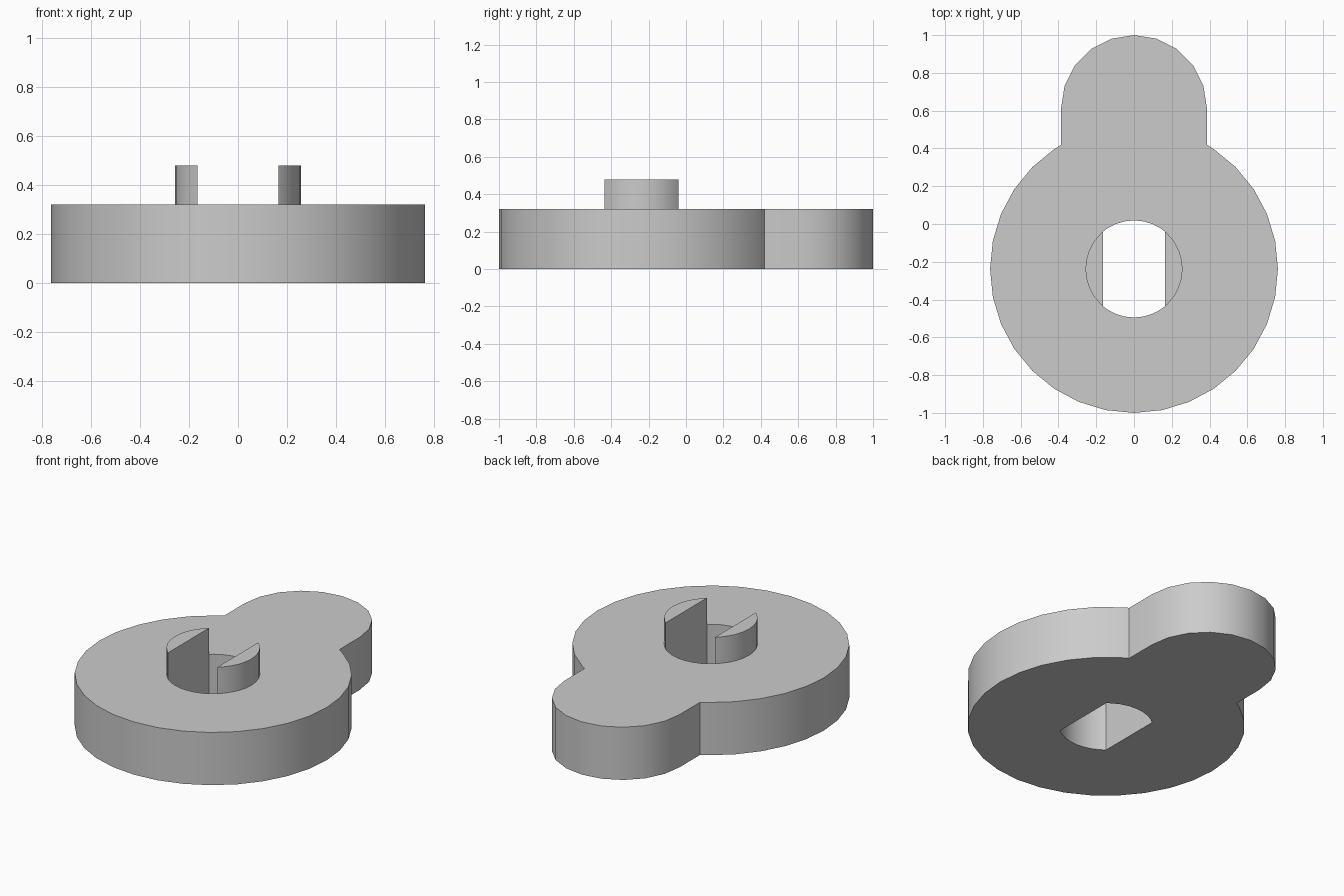
import bpy
import bmesh
from math import radians, cos, sin, acos, degrees
from mathutils import Vector

cube = bpy.data.objects.get("Cube")
if cube:
    bpy.data.objects.remove(cube, do_unlink=True)

# Main dimensions
HUB_Y, HUB_R = -0.238, 0.762
LOBE_R = 0.386
LOBE_Y = 1.0 - LOBE_R
BORE_R, FLAT_X = 0.257, 0.165
PLATE_TOP, PRONG_TOP = 0.32, 0.48
STEP = 11.25  # facet angle of hub and bore

grey = bpy.data.materials.new("plain grey")
grey.use_nodes = True
colour = (0.6, 0.6, 0.6, 1)
grey.diffuse_color = colour
grey.node_tree.nodes["Principled BSDF"].inputs["Base Color"].default_value = colour


def arc(cy, r, angles):
    return [(r * cos(radians(a)), cy + r * sin(radians(a))) for a in angles]


def prism(name, loops, z0, z1):
    """Extrude closed outlines (the later ones are holes) from z0 to z1."""
    bm = bmesh.new()
    edges = []
    for loop in loops:
        vs = [bm.verts.new((x, y, z0)) for x, y in loop]
        edges += [bm.edges.new((v, vs[i - 1])) for i, v in enumerate(vs)]
    bmesh.ops.triangle_fill(bm, edges=edges, use_beauty=True)
    top = bmesh.ops.extrude_face_region(bm, geom=bm.faces[:], use_keep_orig=True)
    moved = [g for g in top["geom"] if isinstance(g, bmesh.types.BMVert)]
    bmesh.ops.translate(bm, verts=moved, vec=Vector((0, 0, z1 - z0)))
    bmesh.ops.recalc_face_normals(bm, faces=bm.faces[:])
    mesh = bpy.data.meshes.new(name)
    bm.to_mesh(mesh)
    bm.free()
    mesh.materials.append(grey)
    ob = bpy.data.objects.new(name, mesh)
    bpy.context.collection.objects.link(ob)
    bpy.ops.object.select_all(action='DESELECT')
    ob.select_set(True)
    bpy.context.view_layer.objects.active = ob
    bpy.ops.object.shade_smooth_by_angle(angle=radians(30))
    return ob


# Plate outline: round hub, straight neck, rounded lobe
neck_y = HUB_Y + (HUB_R ** 2 - LOBE_R ** 2) ** 0.5
outline = arc(HUB_Y, HUB_R, [STEP * k for k in range(11, 38)])
outline += [(LOBE_R, neck_y)]
outline += arc(LOBE_Y, LOBE_R, [18 * k for k in range(11)])
outline += [(-LOBE_R, neck_y)]

# Bore with two flats, and the matching prong segment
chord = degrees(acos(FLAT_X / BORE_R))
side = [-chord] + [STEP * k for k in range(-4, 5)] + [chord]
front = [180 + chord] + [STEP * k for k in range(21, 28)] + [360 - chord]
back = [chord] + [STEP * k for k in range(5, 12)] + [180 - chord]
bore = arc(HUB_Y, BORE_R, front + back)

prism("plate", [outline, bore], 0, PLATE_TOP)

# Prongs standing either side of the bore
for name, turn in (("left_prong", 0), ("right_prong", 180)):
    prism(name, [arc(HUB_Y, BORE_R, [a + turn for a in side])], PLATE_TOP, PRONG_TOP)
